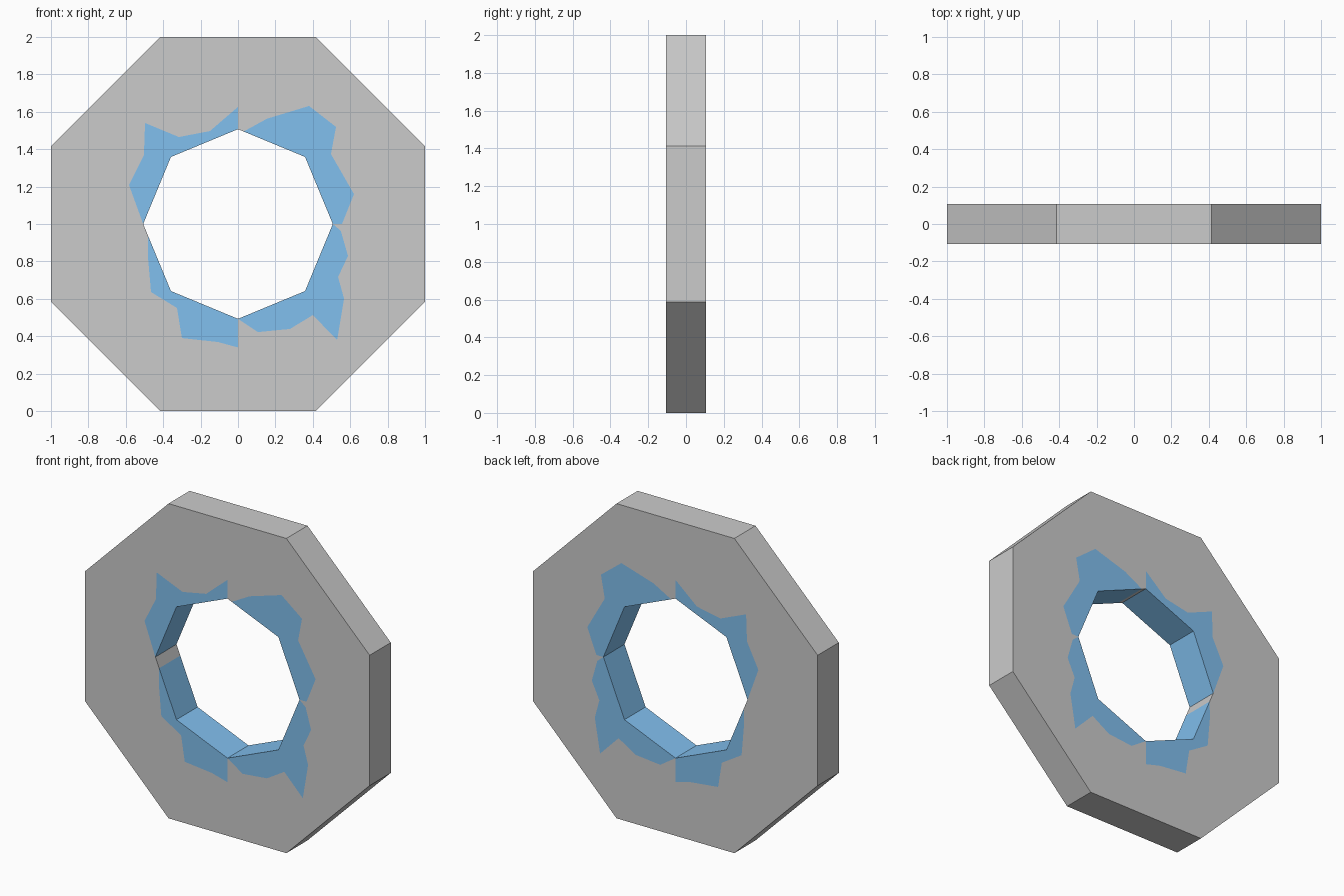
import bpy, bmesh
from math import cos, sin, pi

if "Cube" in bpy.data.objects:
    bpy.data.objects.remove(bpy.data.objects["Cube"])

HALF = 0.106          # half thickness
OUT = 1 / cos(pi / 8)  # outer octagon corner radius
HOLE = 0.507          # hole corner radius


def ring_point(radius, eighths):
    a = eighths * pi / 4
    return (radius * cos(a), 1 + radius * sin(a))


def add_caps(bm, outline):
    # matching front and back faces from a counter-clockwise outline
    bm.faces.new([bm.verts.new((x, -HALF, z)) for x, z in outline])
    bm.faces.new([bm.verts.new((x, HALF, z)) for x, z in reversed(outline)])


def add_walls(bm, path):
    for (ax, az), (bx, bz) in zip(path, path[1:]):
        bm.faces.new([bm.verts.new(p) for p in (
            (ax, -HALF, az), (ax, HALF, az), (bx, HALF, bz), (bx, -HALF, bz))])


def finish(bm, name, material=None):
    bmesh.ops.remove_doubles(bm, verts=bm.verts, dist=0.0005)
    mesh = bpy.data.meshes.new(name)
    bm.to_mesh(mesh)
    bm.free()
    obj = bpy.data.objects.new(name, mesh)
    bpy.context.collection.objects.link(obj)
    if material:
        mesh.materials.append(material)


def on_axis(p):
    return abs(p[0]) < 0.001 or abs(p[1] - 1) < 0.001


# jagged outer edges of the blue rim, one per quadrant, counter-clockwise
jagged = [
    [(.556, 1), (.62, 1.16), (.497, 1.374), (.524, 1.519), (.38, 1.631), (.155, 1.563)],
    [(0, 1.626), (-.15, 1.497), (-.316, 1.465), (-.497, 1.54), (-.503, 1.369), (-.583, 1.209)],
    [(-.481, .818), (-.465, .636), (-.326, .551), (-.3, .39), (-.107, .369), (0, .34)],
    [(.107, .422), (.278, .439), (.4, .513), (.53, .38), (.567, .6), (.535, .717),
     (.588, .829), (.55, .963)],
]
# where the blue begins / ends short of a hole corner (fraction along the edge)
start_gap = {2: 0.18}
end_gap = {0: 0.085}

ring, rim = bmesh.new(), bmesh.new()
for q, jag in enumerate(jagged):
    c0, mid, c1 = (ring_point(HOLE, 2 * q + i) for i in range(3))
    s, e = start_gap.get(q, 0), end_gap.get(q, 0)
    start = tuple(a + (b - a) * s for a, b in zip(c0, mid))
    end = tuple(a + (b - a) * e for a, b in zip(c1, mid))

    # blue rim: faces and hole walls
    hole = [end, mid, start]
    add_caps(rim, jag + hole)
    add_walls(rim, hole)

    # grey ring: faces, outer walls and the bare bits of hole wall
    outer = [ring_point(1, 2 * q), ring_point(OUT, 2 * q + .5),
             ring_point(OUT, 2 * q + 1.5), ring_point(1, 2 * q + 2)]
    tail = [] if on_axis(jag[-1]) else ([c1, end] if e else [c1])
    head = [] if on_axis(jag[0]) else ([start, c0] if s else [c0])
    add_caps(ring, outer + tail + jag[::-1] + head)
    add_walls(ring, outer)
    if e:
        add_walls(ring, [c1, end])
    if s:
        add_walls(ring, [start, c0])

blue = bpy.data.materials.new("blue")
blue.diffuse_color = (0.22, 0.525, 0.86, 1)
blue.use_nodes = True
blue.node_tree.nodes["Principled BSDF"].inputs["Base Color"].default_value = blue.diffuse_color
finish(ring, "octagonal_ring")
finish(rim, "jagged_hole_rim", blue)
